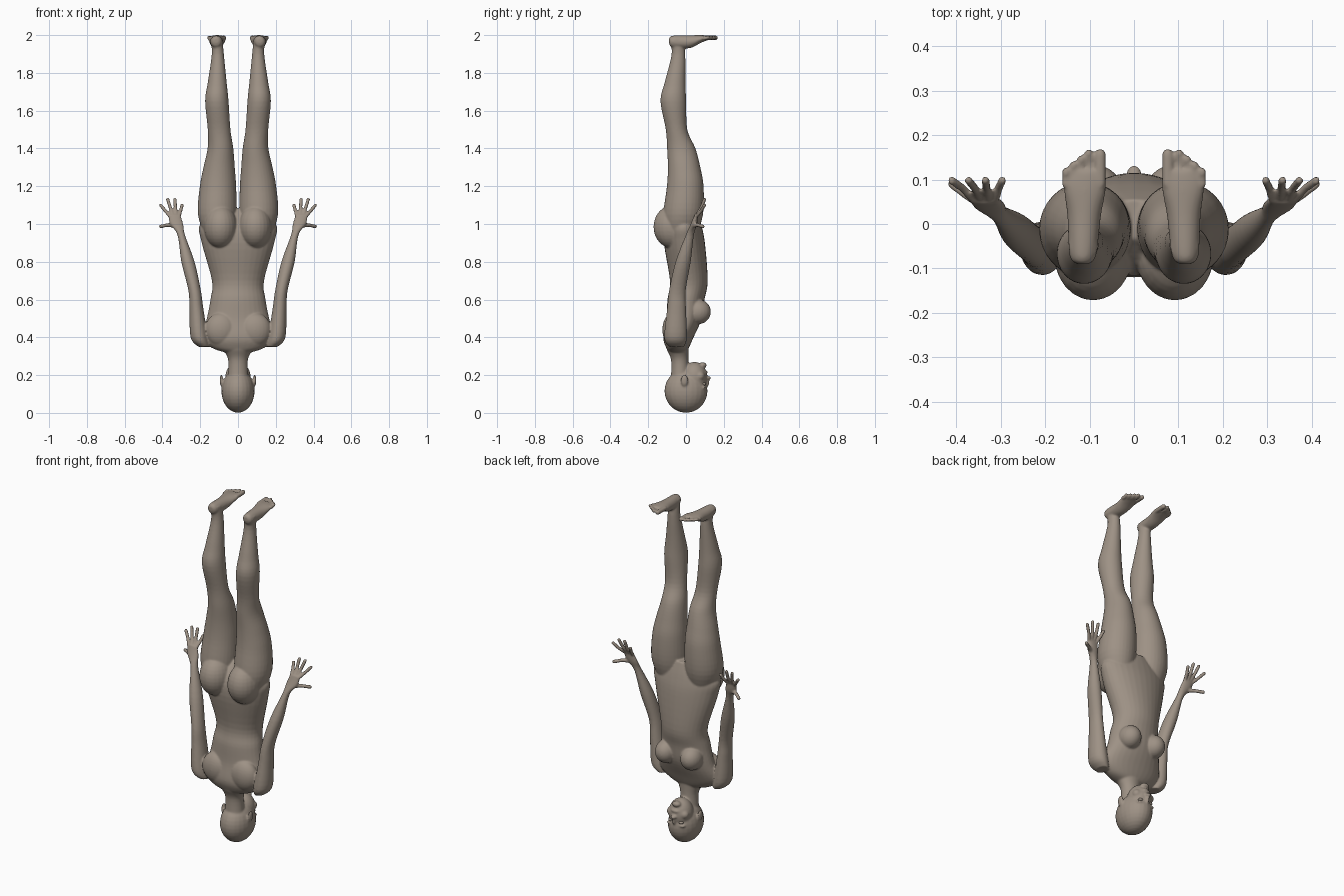
import bpy
import bmesh
from math import cos, sin, tau
from mathutils import Matrix, Vector

old = bpy.data.objects.get("Cube")
if old:
    bpy.data.objects.remove(old, do_unlink=True)

skin = bpy.data.materials.new("warm grey clay")
skin.use_nodes = True
colour = (.34, .285, .235, 1)
skin.diffuse_color = colour
skin.node_tree.nodes["Principled BSDF"].inputs["Base Color"].default_value = colour


def smooth_path(stations, steps=5):
    """Fill in stations along a Catmull-Rom curve."""
    points = [Vector(station) for station in stations]
    points = [points[0], *points, points[-1]]
    path = []
    for before, start, end, after in zip(points, points[1:], points[2:], points[3:]):
        for step in range(steps):
            t = step / steps
            path.append(start + (end - before) * (t / 2)
                        + (before * 2 - start * 5 + end * 4 - after) * (t * t / 2)
                        + (start * 3 - before - end * 3 + after) * (t ** 3 / 2))
    return path + [points[-1]]


def loft(bm, stations, depth_axis=Vector((0, 1, 0)), sides=32):
    """Skin elliptical rings given as (x, y, z, half width, half depth)."""
    width_axis = Vector((1, 0, 0))
    rings = []
    for x, y, z, width, depth in smooth_path(stations):
        centre = Vector((x, y, z))
        angles = [tau * i / sides for i in range(sides)]
        rings.append([bm.verts.new(centre + width_axis * width * cos(angle)
                                   + depth_axis * depth * sin(angle))
                      for angle in angles])
    for low, high in zip(rings, rings[1:]):
        for i in range(sides):
            bm.faces.new((low[i - 1], low[i], high[i], high[i - 1]))
    bm.faces.new(rings[0])
    bm.faces.new(rings[-1])


def blob(bm, centre, radii):
    place = Matrix.Translation(centre) @ Matrix.Diagonal((*radii, 1))
    bmesh.ops.create_uvsphere(bm, u_segments=24, v_segments=16, radius=1, matrix=place)


def digit(bm, joints, radius):
    """Rounded finger or toe through the joints."""
    joints = [Vector(joint) for joint in joints]
    for joint in joints:
        blob(bm, joint, (radius, radius, radius))
    for start, end in zip(joints, joints[1:]):
        turn = (end - start).to_track_quat("Z", "Y").to_matrix().to_4x4()
        bmesh.ops.create_cone(bm, cap_ends=True, segments=16, radius1=radius,
                              radius2=radius, depth=(end - start).length,
                              matrix=Matrix.Translation((start + end) / 2) @ turn)


def mirror_copy(bm):
    """Add the right half as a reflection of the left half."""
    everything = bm.verts[:] + bm.edges[:] + bm.faces[:]
    copy = bmesh.ops.duplicate(bm, geom=everything)
    for item in copy["geom"]:
        if isinstance(item, bmesh.types.BMVert):
            item.co.x = -item.co.x


def finish(bm, name):
    bmesh.ops.recalc_face_normals(bm, faces=bm.faces)
    for face in bm.faces:
        face.smooth = True
    mesh = bpy.data.meshes.new(name)
    bm.to_mesh(mesh)
    bm.free()
    mesh.materials.append(skin)
    obj = bpy.data.objects.new(name, mesh)
    bpy.context.collection.objects.link(obj)
    return obj


body = bmesh.new()

# Arm and palm
loft(body, [(.18, -.05, .35, .03, .04), (.205, -.055, .4, .046, .06),
            (.22, -.05, .55, .037, .05), (.23, -.045, .65, .033, .044),
            (.265, -.015, .8, .035, .04), (.3, .02, .94, .02, .022),
            (.325, .042, 1, .035, .017), (.337, .055, 1.05, .032, .01)])

# Four fingers fanning out from the knuckles, then the thumb
for i in range(4):
    knuckle = Vector((.36 - .016 * i, .053, 1.04))
    reach = Vector((.05 - .022 * i, .045, .09 if i in (1, 2) else .06))
    bend = knuckle + reach / 2 + Vector((0, .005, 0))
    digit(body, [knuckle, bend, knuckle + reach], .0095)
digit(body, [(.325, .035, .985), (.37, .06, .995), (.41, .09, .987)], .01)

# Leg from hip to heel
loft(body, [(.1, -.03, .92, .07, .08), (.11, -.015, 1.05, .102, .105),
            (.106, -.004, 1.2, .096, .097), (.1, -.01, 1.3, .083, .086),
            (.093, -.025, 1.4, .068, .075), (.1, -.05, 1.5, .06, .057),
            (.112, -.067, 1.65, .062, .068), (.11, -.058, 1.75, .05, .055),
            (.107, -.04, 1.9, .032, .036), (.114, -.05, 1.98, .032, .038)])

# Foot from heel to ball
loft(body, [(.115, -.09, 1.97, .014, .014), (.115, -.07, 1.965, .03, .032),
            (.112, .02, 1.965, .038, .034), (.11, .08, 1.98, .047, .02),
            (.107, .12, 1.986, .038, .011)], depth_axis=Vector((0, 0, 1)))

# Big toe, then the smaller toes stepping back
digit(body, [(.076, .09, 1.984), (.076, .157, 1.986)], .013)
for i in range(4):
    x, y = .102 + .017 * i, .16 - .014 * i
    digit(body, [(x, .09, 1.984), (x, y - .02, 1.982), (x, y, 1.989)], .0095)

# Chest, shoulder blade and hip masses
blob(body, (.083, .062, .535), (.06, .07, .066))
blob(body, (.09, -.07, .44), (.085, .055, .09))
blob(body, (.092, -.068, .985), (.088, .104, .115))

# Cheek, brow and ear
blob(body, (.04, .075, .195), (.028, .025, .025))
blob(body, (.033, .093, .134), (.026, .014, .009))
blob(body, (.088, -.008, .172), (.009, .02, .031))

mirror_copy(body)

# Torso from shoulders to hips
loft(body, [(0, -.045, .318, .06, .04), (0, -.045, .345, .14, .06),
            (0, -.04, .4, .19, .08), (0, -.01, .5, .165, .094),
            (0, 0, .6, .146, .098), (0, .015, .7, .138, .1),
            (0, -.008, .9, .192, .108), (0, -.01, 1, .2, .09),
            (0, .01, 1.08, .08, .045)])

# Neck and skull
loft(body, [(0, -.03, .18, .055, .05), (0, -.033, .28, .052, .046),
            (0, -.045, .34, .08, .058), (0, -.045, .38, .09, .06)])
blob(body, (0, 0, .116), (.088, .114, .115))
blob(body, (0, .045, .185), (.068, .068, .085))

# Nose, lips and chin
blob(body, (0, .112, .165), (.01, .012, .028))
blob(body, (0, .118, .185), (.016, .014, .01))
blob(body, (0, .102, .216), (.026, .013, .009))
blob(body, (0, .088, .252), (.026, .022, .016))

figure = finish(body, "body")
remesh = figure.modifiers.new("merge parts", "REMESH")
remesh.mode = "VOXEL"
remesh.voxel_size = .005
remesh.use_smooth_shade = True
soften = figure.modifiers.new("soften joins", "SMOOTH")
soften.factor = .5
soften.iterations = 6

# Eyes
eyes = bmesh.new()
blob(eyes, (.033, .093, .153), (.014, .013, .009))
mirror_copy(eyes)
finish(eyes, "eyes")
